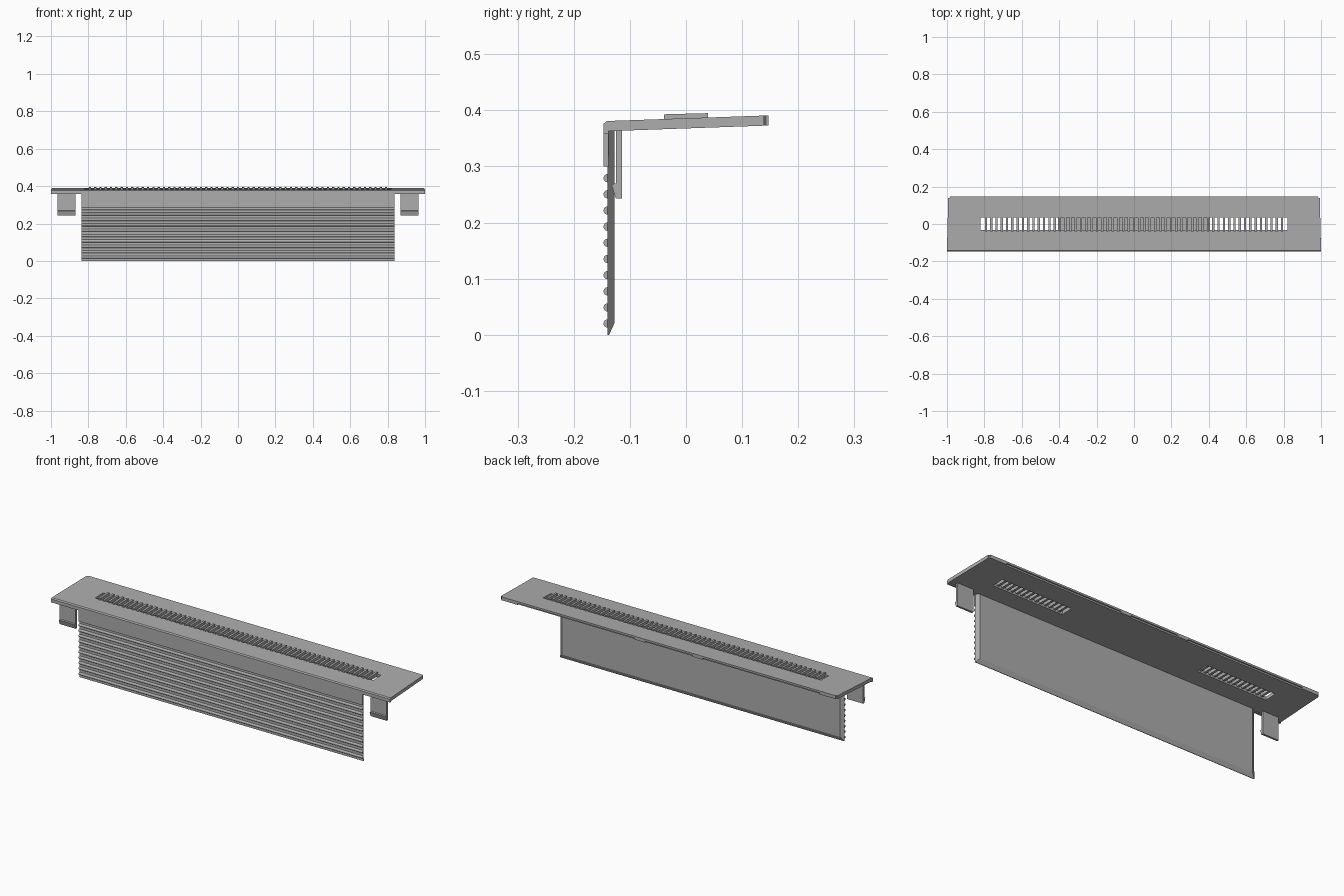
import bpy, bmesh, math

if "Cube" in bpy.data.objects:
    bpy.data.objects.remove(bpy.data.objects["Cube"])

GREY = (0.42, 0.42, 0.42, 1)
grey = bpy.data.materials.new("plain grey")
grey.use_nodes = True
grey.diffuse_color = GREY
grey.node_tree.nodes["Principled BSDF"].inputs["Base Color"].default_value = GREY


def finish(name, bm):
    bmesh.ops.recalc_face_normals(bm, faces=bm.faces)
    mesh = bpy.data.meshes.new(name)
    bm.to_mesh(mesh)
    bm.free()
    mesh.materials.append(grey)
    obj = bpy.data.objects.new(name, mesh)
    bpy.context.collection.objects.link(obj)
    return obj


def add_prism(bm, profile, x0, x1):
    """Extrude a (y, z) outline from x0 to x1."""
    face = bm.faces.new([bm.verts.new((x0, y, z)) for y, z in profile])
    ext = bmesh.ops.extrude_face_region(bm, geom=[face])["geom"]
    verts = [v for v in ext if isinstance(v, bmesh.types.BMVert)]
    bmesh.ops.translate(bm, vec=(x1 - x0, 0, 0), verts=verts)


def rect(y0, y1, z0, z1):
    return [(y0, z0), (y1, z0), (y1, z1), (y0, z1)]


def prisms(name, profile, spans):
    bm = bmesh.new()
    for x0, x1 in spans:
        add_prism(bm, profile, x0, x1)
    return finish(name, bm)


FRONT, BACK = -0.147, 0.147

# Sloping top plate with a folded front lip, tapered a little to the back
bm = bmesh.new()
add_prism(bm, [(FRONT, 0.358), (-0.138, 0.358), (-0.138, 0.363), (BACK, 0.373),
               (BACK, 0.391), (-0.141, 0.381), (FRONT, 0.376)], -1, 1)
for v in bm.verts:
    if v.co.y > 0.1:
        v.co.x *= 0.993
corners = [e for e in bm.edges if all(v.co.y > 0.1 for v in e.verts)
           and abs(e.verts[0].co.x - e.verts[1].co.x) < 0.001]
bmesh.ops.bevel(bm, geom=corners, offset=0.008, segments=3, affect="EDGES")
plate = finish("top_plate", bm)

# Vent openings at both ends, a shallow pocket between, and the rear undercuts
VENT = 0.82
SOLID = 0.405
cutters = [
    prisms("vent_cutter", rect(-0.032, 0.034, 0.3, 0.5),
           [(-VENT, -SOLID), (SOLID, VENT)]),
    prisms("pocket_cutter", rect(-0.032, 0.034, 0.376, 0.5), [(-SOLID - 0.01, SOLID + 0.01)]),
    prisms("undercut_cutter", rect(0.14, 0.16, 0.36, 0.381),
           [(-0.89, -0.2), (-0.14, 0.14), (0.2, 0.89)]),
]
for cutter in cutters:
    mod = plate.modifiers.new(cutter.name, "BOOLEAN")
    mod.operation = "DIFFERENCE"
    mod.solver = "EXACT"
    mod.object = cutter
    cutter.hide_render = True
    cutter.hide_viewport = True
    cutter.display_type = "WIRE"

# Slightly raised cross bars over the vent
COUNT = 58
step = 2 * VENT / COUNT
bar = [(-0.039, 0.385), (-0.032, 0.374), (0.034, 0.374), (0.039, 0.387),
       (0.039, 0.395), (-0.039, 0.393)]
centres = [-VENT + step * i for i in range(1, COUNT)]
prisms("vent_bars", bar, [(c - 0.006, c + 0.006) for c in centres])

# Hanging front panel, its back bevelled at the ends and the bottom
HALF = 0.838
bm = bmesh.new()
add_prism(bm, [(-0.14, 0), (-0.137, 0), (-0.127, 0.022), (-0.127, 0.366), (-0.14, 0.366)],
          -HALF, HALF)
for v in bm.verts:
    if v.co.y > -0.13:
        v.co.x -= math.copysign(0.018, v.co.x)
finish("front_panel", bm)
prisms("panel_upper_band", rect(FRONT, -0.138, 0.3, 0.36), [(-HALF, HALF)])

# Half-round ribs across the panel
bm = bmesh.new()
for i in range(10):
    z = 0.02 + 0.0288 * i
    arc = [math.pi * k / 8 for k in range(9)]
    add_prism(bm, [(-0.1395 - 0.0075 * math.sin(a), z + 0.0075 * math.cos(a)) for a in arc],
              -HALF, HALF)
ribs = finish("panel_ribs", bm)

# Hooked clips beyond each end of the panel
clip = [(-0.125, 0.37), (-0.114, 0.37), (-0.114, 0.243), (-0.125, 0.243),
        (-0.133, 0.268), (-0.125, 0.27)]
for name, x0, x1 in (("left_clip", 0.87, 0.965), ("right_clip", -0.965, -0.87)):
    prisms(name, clip, [(x0, x1)])

# Smooth the rounded ribs while keeping their edges sharp
bpy.ops.object.select_all(action="DESELECT")
ribs.select_set(True)
bpy.context.view_layer.objects.active = ribs
bpy.ops.object.shade_smooth_by_angle(angle=math.radians(35))
